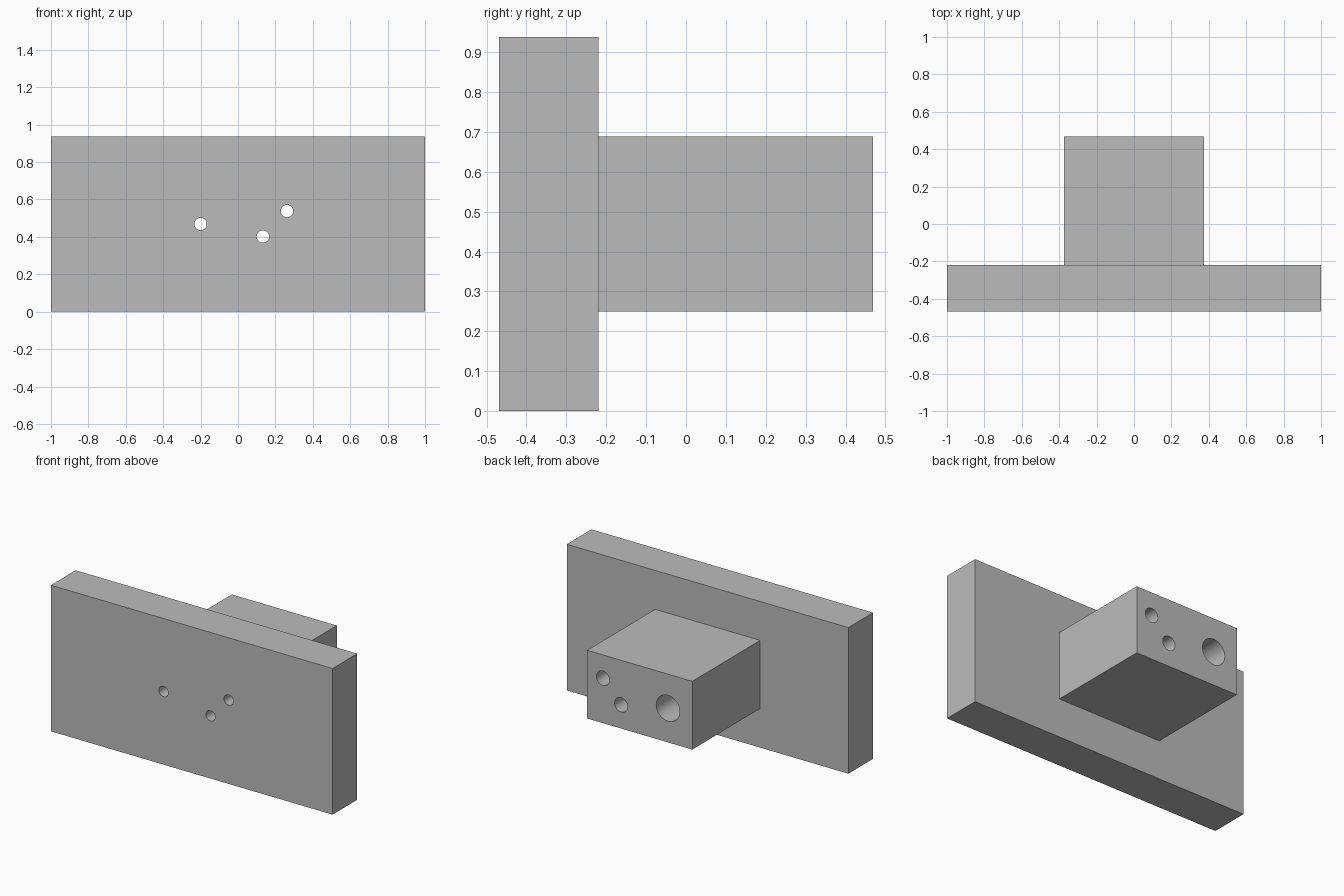
import bpy
import math

default = bpy.data.objects.get("Cube")
if default:
    bpy.data.objects.remove(default, do_unlink=True)

# Overall layout: plate in front, block behind it
FRONT, STEP, BACK = -0.469, -0.219, 0.469
HEIGHT = 0.938

grey = bpy.data.materials.new("plain grey")
grey.use_nodes = True
colour = (0.5, 0.5, 0.5, 1)
grey.diffuse_color = colour
grey.node_tree.nodes["Principled BSDF"].inputs["Base Color"].default_value = colour


def box(name, half_width, y0, y1, z0, z1):
    bpy.ops.mesh.primitive_cube_add(size=1, location=(0, (y0 + y1) / 2, (z0 + z1) / 2))
    ob = bpy.context.object
    ob.name = name
    ob.scale = (2 * half_width, y1 - y0, z1 - z0)
    bpy.ops.object.transform_apply(location=True, rotation=False, scale=True)
    ob.data.materials.append(grey)
    return ob


def drill(name, x, z, radius, y0, y1):
    bpy.ops.mesh.primitive_cylinder_add(
        vertices=48, radius=radius, depth=y1 - y0,
        location=(x, (y0 + y1) / 2, z), rotation=(math.pi / 2, 0, 0))
    ob = bpy.context.object
    ob.name = name
    ob.hide_render = True
    ob.data.materials.append(grey)
    return ob


def combine(target, tool, operation):
    mod = target.modifiers.new(tool.name, "BOOLEAN")
    mod.operation = operation
    mod.solver = "EXACT"
    mod.object = tool
    bpy.ops.object.select_all(action="DESELECT")
    target.select_set(True)
    bpy.context.view_layer.objects.active = target
    bpy.ops.object.modifier_apply(modifier=mod.name)
    bpy.data.objects.remove(tool, do_unlink=True)


# Wide plate with the smaller block fused to its back
body = box("mounting_plate_and_block", 1.0, FRONT, STEP, 0, HEIGHT)
block = box("rear_block", 0.373, STEP - 0.1, BACK, 0.25, 0.688)
combine(body, block, "UNION")

# Narrow bores through the plate, opening into wider bores in the block
holes = [(-0.2, 0.469, 0.083), (0.133, 0.402, 0.046), (0.262, 0.538, 0.046)]
for x, z, wide in holes:
    combine(body, drill("narrow_bore", x, z, 0.033, FRONT - 0.1, BACK + 0.1), "DIFFERENCE")
    combine(body, drill("wide_bore", x, z, wide, STEP, BACK + 0.1), "DIFFERENCE")

# Smooth bore walls, crisp edges elsewhere
body.select_set(True)
bpy.context.view_layer.objects.active = body
bpy.ops.object.shade_smooth_by_angle(angle=math.radians(30))
